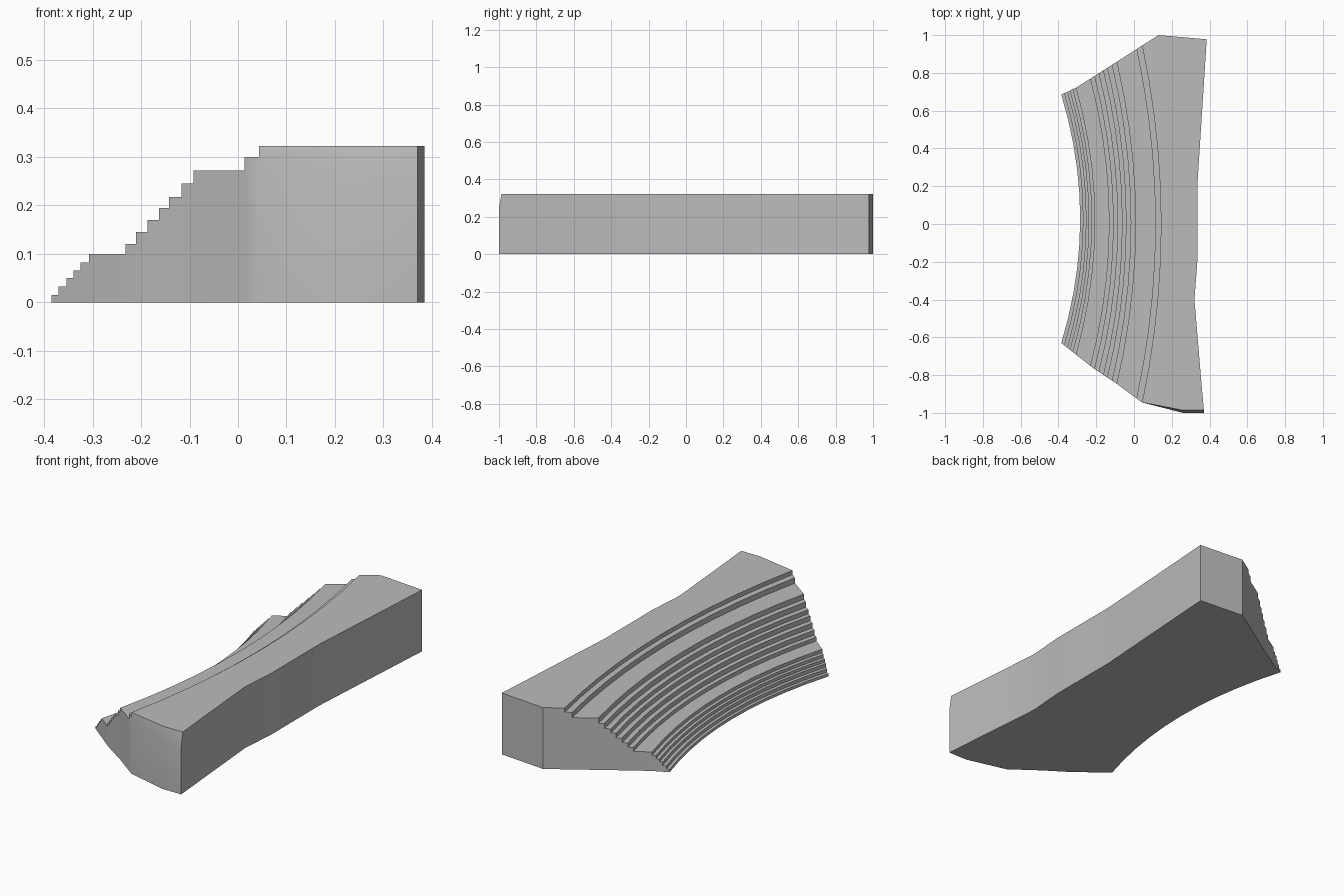
import bpy, bmesh

if "Cube" in bpy.data.objects:
    bpy.data.objects.remove(bpy.data.objects["Cube"])

# Tier edges: x at the ends of each curved step, and the height of its tread
TIERS = [(-.385, .015), (-.37, .032), (-.354, .05), (-.34, .066), (-.325, .082),
         (-.308, .10), (-.232, .12), (-.21, .145), (-.187, .17), (-.163, .195),
         (-.142, .217), (-.117, .245), (-.092, .272), (.013, .30), (.043, .322)]
TOP = .322
BOW = .10          # how far the middle of each step sets back
RIBS = 10          # segments along the stand

# End walls and rear wall in plan
FAR_END = [(-.385, .685), (-.30, .725), (.02, .93), (.043, .945)]
NEAR_END = [(-.385, -.63), (-.22, -.76), (-.10, -.84), (.043, -.945)]
REAR = [(-1, .37), (-.40, .32), (-.2, .335), (.2, .335), (.978, .385)]


def interp(points, v):
    """Piecewise linear lookup."""
    for (a, fa), (b, fb) in zip(points, points[1:]):
        if v <= b:
            break
    return fa + (fb - fa) * (v - a) / (b - a)


def lerp(a, b, u):
    return a + (b - a) * u


# Each column is a line running the length of the stand, with a top height
columns = []
for x, z in TIERS:
    y0, y1 = interp(NEAR_END, x), interp(FAR_END, x)
    line = []
    for k in range(RIBS + 1):
        u = k / RIBS
        line.append((x + BOW * (1 - (2 * u - 1) ** 2), lerp(y0, y1, u)))
    columns.append((line, z))
us = [k / RIBS for k in range(RIBS + 1)]
columns.append(([(lerp(.26, .13, u), lerp(-1, 1, u)) for u in us], TOP))
rear = [lerp(-1, .978, u) if u in (0, 1) else -1 + 2 * u for u in us]
columns.append(([(interp(REAR, y), y) for y in rear], TOP))

bm = bmesh.new()
last = len(columns) - 1
base, low, high, kink = [], [], [], {}
for j, (line, z) in enumerate(columns):
    base.append([bm.verts.new((x, y, 0)) for x, y in line])
    if j == 0:
        low.append(base[0])
    elif z > columns[j - 1][1]:
        low.append([bm.verts.new((x, y, columns[j - 1][1])) for x, y in line])
    else:
        low.append(None)
    high.append([bm.verts.new((x, y, z)) for x, y in line])
    if low[j] is None:
        low[j] = high[j]
        # the near end leans inward towards its top edge
        high[j][0].co.y = -.986
        kink[j] = bm.verts.new((line[0][0], -1, .25))

# Risers, treads and underside
for j in range(last + 1):
    for k in range(RIBS):
        if low[j] is not high[j]:
            bm.faces.new((low[j][k], low[j][k + 1], high[j][k + 1], high[j][k]))
        if j < last:
            bm.faces.new((high[j][k], high[j][k + 1], low[j + 1][k + 1], low[j + 1][k]))
            bm.faces.new((base[j][k], base[j + 1][k], base[j + 1][k + 1], base[j][k + 1]))

# Rear wall
for k in range(RIBS):
    side = [base[last][k], base[last][k + 1], high[last][k + 1], high[last][k]]
    if k == 0:
        side.append(kink[last])
    bm.faces.new(side)

# End walls, one strip under each tread
for k in (0, RIBS):
    for j in range(last):
        a, b, c, d = base[j][k], base[j + 1][k], low[j + 1][k], high[j][k]
        strip = [a, b, c, d]
        if j > 0 and low[j] is not high[j]:
            strip.append(low[j][k])
        if k == 0 and j + 1 in kink:
            # lower upright panel, then the leaning panel above it
            left = kink.get(j, low[j][0])
            bm.faces.new((a, b, kink[j + 1], left))
            bm.faces.new((left, kink[j + 1], c, d))
        else:
            bm.faces.new(strip)

# The corner above the near end's low vertex is shared, so clean up and orient
bmesh.ops.remove_doubles(bm, verts=bm.verts, dist=1e-5)
bmesh.ops.recalc_face_normals(bm, faces=bm.faces)
mesh = bpy.data.meshes.new("grandstand")
bm.to_mesh(mesh)
bm.free()

stand = bpy.data.objects.new("grandstand", mesh)
bpy.context.collection.objects.link(stand)
concrete = bpy.data.materials.new("grey concrete")
concrete.diffuse_color = (.5, .5, .5, 1)
concrete.use_nodes = True
concrete.node_tree.nodes["Principled BSDF"].inputs["Base Color"].default_value = concrete.diffuse_color
mesh.materials.append(concrete)

# Soft shading along the curve, crisp step edges
bpy.context.view_layer.objects.active = stand
stand.select_set(True)
bpy.ops.object.shade_smooth_by_angle(angle=.52)
